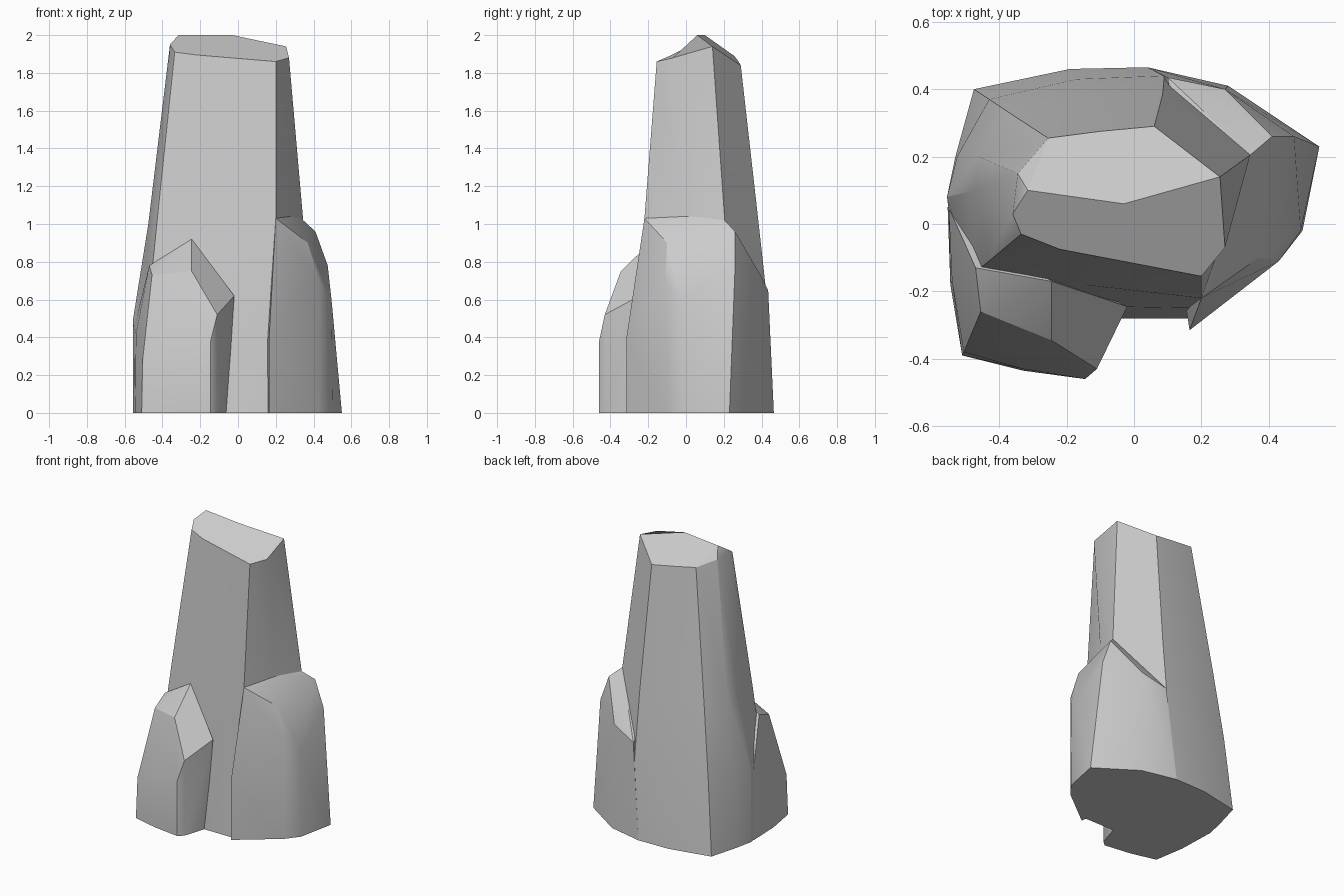
import bpy, bmesh, math

if "Cube" in bpy.data.objects:
    bpy.data.objects.remove(bpy.data.objects["Cube"])


def finish(name, bm):
    bmesh.ops.recalc_face_normals(bm, faces=bm.faces)
    mesh = bpy.data.meshes.new(name)
    bm.to_mesh(mesh)
    bm.free()
    obj = bpy.data.objects.new(name, mesh)
    bpy.context.collection.objects.link(obj)
    bpy.ops.object.select_all(action='DESELECT')
    obj.select_set(True)
    bpy.context.view_layer.objects.active = obj
    bpy.ops.object.shade_smooth_by_angle(angle=math.radians(25))
    return obj


def hull_rock(name, points):
    bm = bmesh.new()
    for p in points:
        bm.verts.new(p)
    res = bmesh.ops.convex_hull(bm, input=bm.verts)
    loose = {v for v in res["geom_interior"] if isinstance(v, bmesh.types.BMVert)}
    bmesh.ops.delete(bm, geom=list(loose), context='VERTS')
    bmesh.ops.dissolve_limit(bm, angle_limit=math.radians(2),
                             verts=bm.verts, edges=bm.edges)
    return finish(name, bm)


# Tall pillar: vertical ribs from rim to ground, counter-clockwise from front left
ribs = [
    [(-.335, -.03, 1.91), (-.43, -.11, 1.0), (-.48, -.15, .5), (-.52, -.18, 0)],
    [(-.22, -.075, 1.895), (-.15, -.18, 1.0), (-.08, -.245, .5), (-.06, -.28, 0)],
    [(.2, -.155, 1.86), (.2, -.22, 1.03), (.19, -.25, .5), (.17, -.28, 0)],
    [(.27, -.07, 1.88), (.275, 0, 1.05), (.35, 0, .5), (.4, 0, 0)],
    [(.255, .14, 1.94), (.345, .205, 1.02), (.42, .22, .5), (.45, .22, 0)],
    [(.06, .29, 1.84), (.085, .385, 1.0), (.09, .44, .5), (.04, .465, 0)],
    [(-.1, .275, 1.865), (-.13, .375, 1.0), (-.17, .43, .5), (-.19, .46, 0)],
    [(-.255, .255, 1.89), (-.37, .33, 1.0), (-.43, .37, .5), (-.475, .4, 0)],
    [(-.345, .15, 1.93), (-.46, .2, 1.0), (-.525, .2, .5), (-.53, .2, 0)],
    [(-.36, .03, 1.95), (-.475, .1, 1.0), (-.555, .08, .5), (-.555, .08, 0)],
]
bm = bmesh.new()
cols = [[bm.verts.new(p) for p in rib] for rib in ribs]
n = len(cols)
for i in range(n):
    a, b = cols[i], cols[(i + 1) % n]
    for k in range(3):
        bm.faces.new((a[k], a[k + 1], b[k + 1], b[k]))
bm.faces.new([c[3] for c in cols])

# Broken top: two slopes meeting at a ridge
rim = [c[0] for c in cols]
left = bm.verts.new((-.315, .1, 2.0))
mid = bm.verts.new((-.03, .06, 2.0))
bm.faces.new(rim[0:5] + [mid, left, rim[9]])
bm.faces.new([left, mid] + rim[4:8])
bm.faces.new([left, rim[7], rim[8]])
bm.faces.new([left, rim[8], rim[9]])
finish("tall_pillar", bm)

# Low rock at the front left
hull_rock("front_left_rock", [
    (-.245, -.17, .92), (-.47, -.13, .78), (-.455, -.26, .73),
    (-.245, -.345, .75), (-.11, -.43, .52), (-.02, -.245, .62),
    (-.145, -.46, .38), (-.145, -.46, 0), (-.11, -.43, 0),
    (-.06, -.27, .42), (-.06, -.27, 0), (-.33, -.435, 0), (-.33, -.43, .36),
    (-.51, -.39, 0), (-.505, -.38, .28), (-.545, -.18, 0), (-.54, -.17, .42),
    (-.553, .05, 0), (-.55, .05, .45),
])

# Rounded rock wrapping the right side
hull_rock("right_rock", [
    (.165, -.315, 0), (.165, -.315, .4), (.185, -.275, .65), (.2, -.22, 1.03),
    (.26, .03, 1.07), (.345, .205, 1.02), (.37, -.1, .9), (.43, -.11, .7),
    (.43, -.11, 0), (.495, -.02, .6), (.5, -.02, 0), (.41, .26, .96),
    (.475, .26, .78), (.49, .26, .55), (.55, .23, 0), (.41, .32, 0),
    (.28, .41, 0), (.27, .4, .72), (.1, .435, .65), (.04, .465, 0),
])
